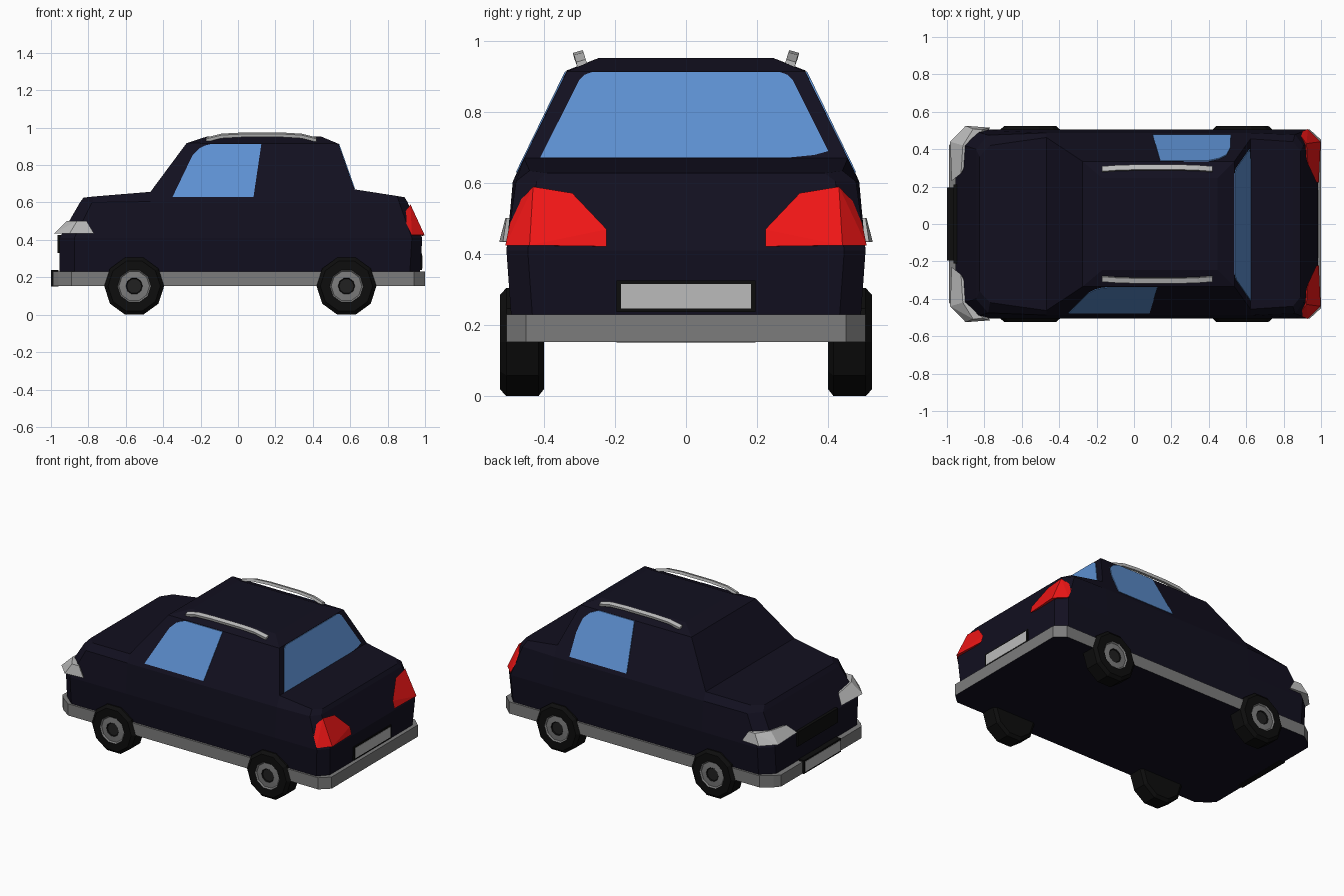
import bpy, bmesh
from math import pi, cos, sin, radians

if "Cube" in bpy.data.objects:
    bpy.data.objects.remove(bpy.data.objects["Cube"])


def mat(name, c):
    m = bpy.data.materials.new(name)
    m.diffuse_color = (*c, 1)
    m.use_nodes = True
    m.node_tree.nodes["Principled BSDF"].inputs["Base Color"].default_value = m.diffuse_color
    return m


PAINT = mat("navy paint", (0.006, 0.005, 0.014))
BLACK = mat("black rubber", (0.004, 0.004, 0.004))
GLASS = mat("blue glass", (0.11, 0.28, 0.64))
RED = mat("red lens", (0.87, 0.008, 0.008))
STEEL = mat("grey trim", (0.2, 0.2, 0.2))
LIGHT = mat("light grey", (0.5, 0.5, 0.5))
HUB = mat("dark hub", (0.015, 0.015, 0.015))


def make(name, bm, *mats, fix=True):
    if fix:
        bmesh.ops.recalc_face_normals(bm, faces=bm.faces)
    me = bpy.data.meshes.new(name)
    bm.to_mesh(me)
    bm.free()
    ob = bpy.data.objects.new(name, me)
    for m in mats:
        me.materials.append(m)
    bpy.context.collection.objects.link(ob)
    return ob


def full_ring(bm, half):
    """Closed ring of vertices from its +y half, ordered front to back."""
    pts = half + [(x, -y, z) for x, y, z in reversed(half)]
    return [bm.verts.new(p) for p in pts]


def bridge(bm, a, b):
    n = len(a)
    for i in range(n):
        j = (i + 1) % n
        bm.faces.new((a[i], a[j], b[j], b[i]))


def hull(name, pts, m):
    bm = bmesh.new()
    for p in pts:
        bm.verts.new(p)
    r = bmesh.ops.convex_hull(bm, input=bm.verts[:])
    bmesh.ops.delete(bm, geom=[v for v in bm.verts if not v.link_faces], context='VERTS')
    bmesh.ops.dissolve_limit(bm, angle_limit=radians(2), verts=bm.verts[:], edges=bm.edges[:])
    return make(name, bm, m)


def box(name, x0, x1, y0, y1, z0, z1, m):
    return hull(name, [(x, y, z) for x in (x0, x1) for y in (y0, y1) for z in (z0, z1)], m)


def side_y(z):
    """Half width of the sloping cabin side at height z."""
    return 0.487 - (z - 0.605) * 0.152 / 0.312


# Body: stacked rings, then bonnet, boot and cabin
bm = bmesh.new()


def plan(z, xf, xr, w):
    return [(xf, w - .07, z), (xf + .08, w, z), (-.468, w, z), (.623, w, z),
            (xr - .055, w, z), (xr, w - .06, z)]


rings = [
    plan(.20, -.955, .972, .49),
    plan(.41, -.955, .985, .505),
    [(-.845, .40, .60), (-.78, .475, .60), (-.468, .487, .605),
     (.623, .487, .605), (.86, .478, .605), (.905, .42, .605)],
    [(-.826, .36, .626), (-.77, .42, .632), (-.468, side_y(.655), .657),
     (.623, side_y(.67), .67), (.85, .44, .635), (.89, .39, .628)],
]
rings = [full_ring(bm, r) for r in rings]
for a, b in zip(rings, rings[1:]):
    bridge(bm, a, b)
bm.faces.new(rings[0])
t = rings[-1]
bm.faces.new((t[0], t[1], t[10], t[11]))
bm.faces.new((t[1], t[2], t[9], t[10]))
bm.faces.new((t[3], t[4], t[7], t[8]))
bm.faces.new((t[4], t[5], t[6], t[7]))
base = [t[2], t[3], t[8], t[9]]
eave = full_ring(bm, [(-.275, .335, .917), (.537, .335, .914)])
roof = full_ring(bm, [(-.168, .245, .952), (.446, .245, .952)])
bridge(bm, base, eave)
bridge(bm, eave, roof)
bm.faces.new(roof)
make("body", bm, PAINT)

# Bumper strip all round, with dark underside
bm = bmesh.new()
lo, hi = [full_ring(bm, [(-.99, .42, z), (-.96, .455, z), (-.89, .505, z),
                         (.94, .505, z), (1.0, .45, z)]) for z in (.153, .23)]
bridge(bm, lo, hi)
bm.faces.new(hi)
bm.faces.new(lo).material_index = 1
make("bumper_strip", bm, STEEL, PAINT)


# Windows: thin panes laid on the cabin faces
def pane(name, pts, d):
    bm = bmesh.new()
    a = [bm.verts.new(p) for p in pts]
    b = [bm.verts.new([p[k] - d[k] for k in range(3)]) for p in pts]
    bridge(bm, a, b)
    bm.faces.new(a)
    bm.faces.new(b)
    make(name, bm, GLASS)


for name, s, outline in (
    ("right_window", -1, [(-.35, .63), (-.243, .853), (-.206, .89), (-.175, .905),
                          (-.14, .914), (.125, .914), (.083, .63)]),
    ("left_window", 1, [(.10, .63), (.14, .914), (.40, .914), (.455, .89),
                        (.495, .85), (.515, .77), (.518, .63)])):
    pane(name, [(x, s * (side_y(z) + .004), z) for x, z in outline], (0, s * .008, 0))
rear = [(-.41, .672), (-.30, .89), (-.285, .905), (-.265, .912), (.265, .912),
        (.285, .905), (.30, .89), (.40, .69), (.36, .679), (.29, .672)]
pane("rear_window", [(.627 - (z - .67) * .086 / .244, y, z) for y, z in rear], (.008, 0, 0))

# Lamps, rails and wheels on both sides
for s, side in ((1, "left"), (-1, "right")):
    head = [(-.975, .23, .435), (-.983, .44, .435), (-.90, .525, .435), (-.77, .515, .435),
            (-.925, .27, .485), (-.915, .42, .502), (-.86, .508, .502), (-.81, .505, .502)]
    hull(side + "_headlight", [(x, s * y, z) for x, y, z in head], LIGHT)
    tail = [(.988, .223, .422), (.975, .223, .47), (.93, .32, .572), (.922, .43, .59),
            (.88, .487, .53), (.93, .508, .425), (.998, .44, .425)]
    hull(side + "_taillight", [(x, s * y, z) for x, y, z in tail], RED)

    # Roof rail: tilted rectangular section along a shallow arch
    bm = bmesh.new()
    secs = []
    for x, y, z in ((-.17, .293, .936), (-.09, .299, .956), (.02, .302, .962),
                    (.24, .302, .962), (.34, .299, .956), (.42, .293, .936)):
        secs.append([bm.verts.new((x, s * (y + dy), z + dz)) for dy, dz in
                     ((-.016, -.005), (.012, -.013), (.016, .004), (-.011, .012))])
    for a, b in zip(secs, secs[1:]):
        bridge(bm, a, b)
    bm.faces.new(secs[0])
    bm.faces.new(secs[-1])
    make(side + "_roof_rail", bm, LIGHT)

    # Wheels: ten-sided lathe of tyre, rim and cap
    for x, end in ((-.555, "front"), (.58, "rear")):
        bm = bmesh.new()
        prof = [(.40, .14), (.415, .16), (.505, .16), (.523, .14),
                (.523, .09), (.515, .082), (.518, .045), (.512, .04)]
        loops = [[bm.verts.new((x + r * cos(i * pi / 5), s * y, .153 + r * sin(i * pi / 5)))
                  for i in range(10)] for y, r in prof]
        for k, (a, b) in enumerate(zip(loops, loops[1:])):
            before = set(bm.faces)
            bridge(bm, a, b)
            for f in set(bm.faces) - before:
                f.material_index = 1 if k in (4, 5) else 0
        bm.faces.new(loops[0])
        bm.faces.new(loops[-1]).material_index = 2
        make(f"{side}_{end}_wheel", bm, BLACK, STEEL, HUB)

# Grille and number plates
box("grille", -.966, -.94, -.21, .21, .33, .425, BLACK)
for name, x, d, z in (("front", -.99, -1, .152), ("rear", .976, 1, .238)):
    box(name + "_plate_frame", x - .03 * d, x + .009 * d, -.195, .195, z, z + .088, BLACK)
    box(name + "_plate", x, x + .011 * d, -.183, .183, z + .01, z + .078, LIGHT)
